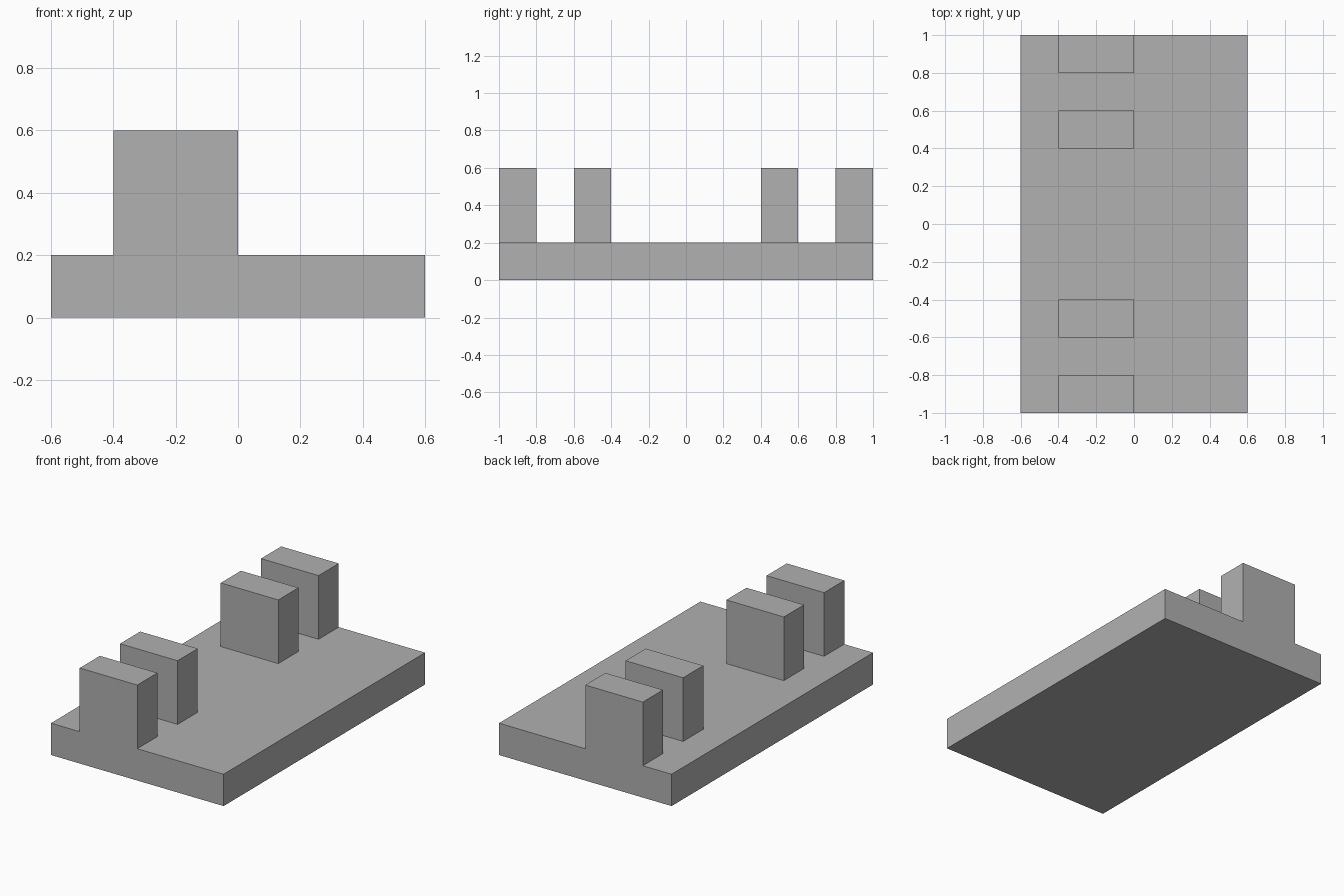
import bpy
import bmesh
from mathutils import Matrix, Vector

default = bpy.data.objects.get("Cube")
if default:
    bpy.data.objects.remove(default, do_unlink=True)

BASE_SIZE = Vector((1.2, 2.0, 0.2))
POST_X = (-0.4, 0.0)
POST_Y = ((0.4, 0.6), (0.8, 1.0))
POST_HEIGHT = 0.4

# Plain grey material
grey = bpy.data.materials.new("plain_grey")
grey.use_nodes = True
colour = (0.44, 0.44, 0.44, 1)
grey.diffuse_color = colour
grey.node_tree.nodes["Principled BSDF"].inputs["Base Color"].default_value = colour

# Base slab
bm = bmesh.new()
bmesh.ops.create_cube(bm, size=1)
bmesh.ops.transform(
    bm, verts=bm.verts,
    matrix=Matrix.Translation((0, 0, BASE_SIZE.z / 2)) @ Matrix.Diagonal(BASE_SIZE).to_4x4())


def cut(axis, position):
    """Split the slab along a plane across the given axis."""
    normal = Vector((0, 0, 0))
    normal[axis] = 1
    bmesh.ops.bisect_plane(
        bm, geom=bm.verts[:] + bm.edges[:] + bm.faces[:],
        plane_co=normal * position, plane_no=normal)


# Outline the post footprints on the slab
for x in POST_X:
    cut(0, x)
for pair in POST_Y:
    for y in pair:
        if y < BASE_SIZE.y / 2:
            cut(1, y)
            cut(1, -y)


def is_footprint(face):
    c = face.calc_center_median()
    return (face.normal.z > 0.9 and POST_X[0] < c.x < POST_X[1]
            and any(a < abs(c.y) < b for a, b in POST_Y))


# Raise the four posts
bm.normal_update()
footprints = [f for f in bm.faces if is_footprint(f)]
raised = bmesh.ops.extrude_discrete_faces(bm, faces=footprints)["faces"]
bmesh.ops.translate(bm, verts=list({v for f in raised for v in f.verts}),
                    vec=(0, 0, POST_HEIGHT))
bmesh.ops.recalc_face_normals(bm, faces=bm.faces)

mesh = bpy.data.meshes.new("base_with_posts")
bm.to_mesh(mesh)
bm.free()
mesh.materials.append(grey)
bpy.context.collection.objects.link(bpy.data.objects.new("base_with_posts", mesh))
